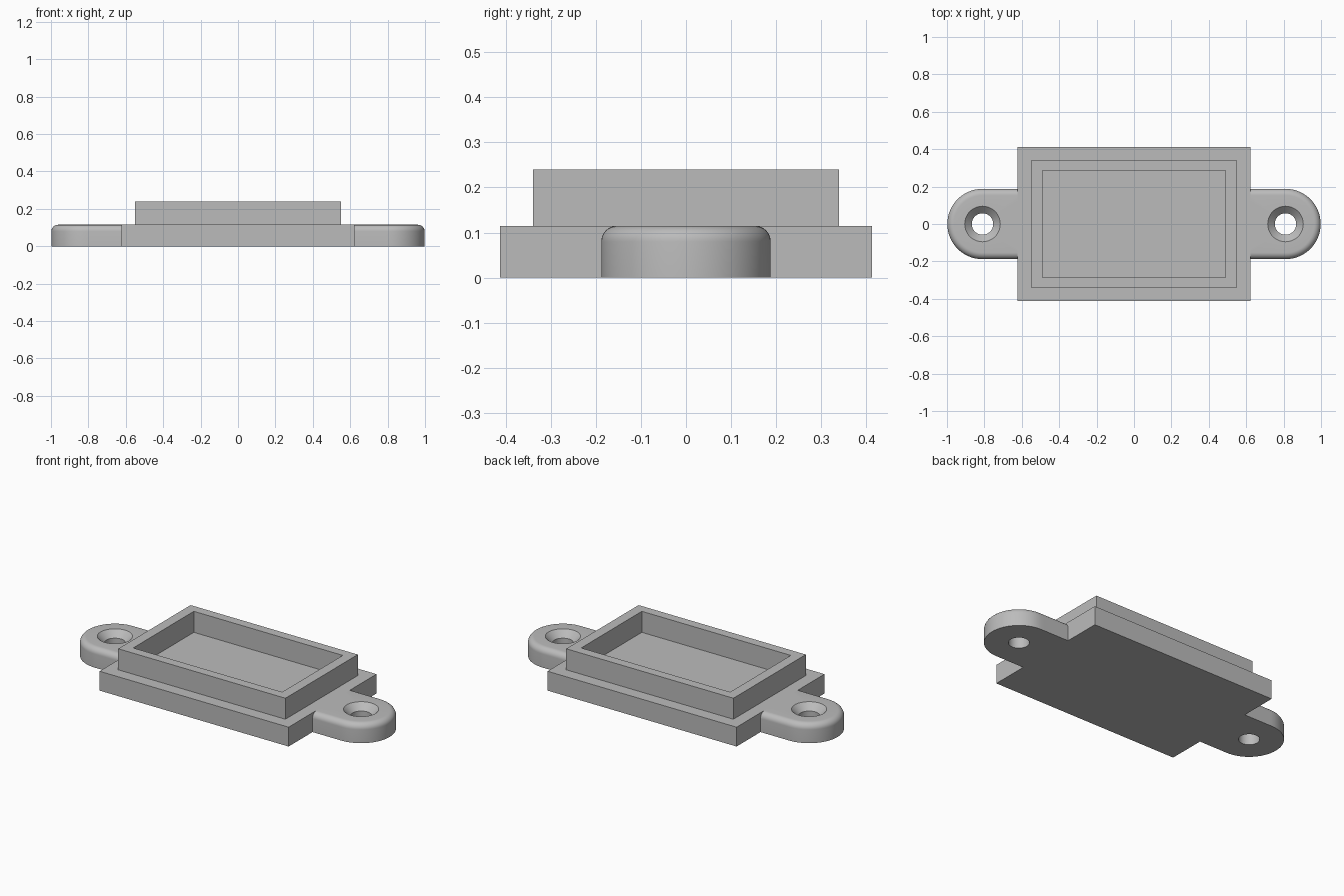
import bpy, bmesh
from math import sin, cos, pi

cube = bpy.data.objects.get("Cube")
if cube:
    bpy.data.objects.remove(cube)

HALF_X, HALF_Y, TOP = 0.622, 0.413, 0.115
EAR_X, EAR_R, FILLET = 0.81, 0.188, 0.035
SEGS = 64

grey = bpy.data.materials.new("plain_grey")
grey.use_nodes = True
colour = (0.5, 0.5, 0.5, 1)
grey.diffuse_color = colour
grey.node_tree.nodes["Principled BSDF"].inputs["Base Color"].default_value = colour


def skin(name, loops, capped=False, closed=False, skip=None):
    """Bridge successive loops of points into one surface."""
    bm = bmesh.new()
    rings = [[bm.verts.new(p) for p in loop] for loop in loops]
    pairs = list(zip(rings, rings[1:]))
    if closed:
        pairs.append((rings[-1], rings[0]))
    for a, b in pairs:
        for i in range(len(a)):
            j = (i + 1) % len(a)
            quad = (a[i], a[j], b[j], b[i])
            if not (skip and all(skip(v.co) for v in quad)):
                bm.faces.new(quad)
    if capped:
        bm.faces.new(rings[0][::-1])
        bm.faces.new(rings[-1])
    bm.normal_update()
    mesh = bpy.data.meshes.new(name)
    bm.to_mesh(mesh)
    bm.free()
    mesh.materials.append(grey)
    obj = bpy.data.objects.new(name, mesh)
    bpy.context.collection.objects.link(obj)
    return obj


def rectangle(x, y, z):
    return [(-x, -y, z), (x, -y, z), (x, y, z), (-x, y, z)]


def circle(r, z):
    angles = [2 * pi * i / SEGS for i in range(SEGS)]
    return [(EAR_X + r * cos(a), r * sin(a), z) for a in angles]


def tab(r, z):
    """Round outer end, square end against the plate."""
    points = []
    for i in range(SEGS):
        a = 2 * pi * i / SEGS
        c, s = cos(a), sin(a)
        if c >= -1e-6:
            points.append((EAR_X + r * c, r * s, z))
        else:
            m = max(abs(c), abs(s))
            points.append((EAR_X + (EAR_X - HALF_X) * c / m, r * s / m, z))
    return points


# Stepped base plate with raised rim and recessed floor
skin("base_plate_with_rim", [
    rectangle(HALF_X, HALF_Y, 0), rectangle(HALF_X, HALF_Y, TOP),
    rectangle(0.55, 0.34, TOP), rectangle(0.55, 0.34, 0.24),
    rectangle(0.49, 0.285, 0.24), rectangle(0.49, 0.285, TOP)], capped=True)

# Mounting ear with rounded top edge and countersunk screw hole
loops = [tab(EAR_R, 0)]
for k in range(9):
    t = k / 8 * pi / 2
    loops.append(tab(EAR_R - FILLET * (1 - cos(t)), TOP - FILLET * (1 - sin(t))))
loops += [circle(0.095, TOP), circle(0.057, 0.077), circle(0.057, 0)]
ear = skin("mounting_ears", loops, closed=True,
           skip=lambda p: abs(p.x - HALF_X) < 1e-5)

bpy.ops.object.select_all(action="DESELECT")
ear.select_set(True)
bpy.context.view_layer.objects.active = ear
bpy.ops.object.shade_smooth_by_angle(angle=pi / 6)
ear.modifiers.new("other_side", "MIRROR")
